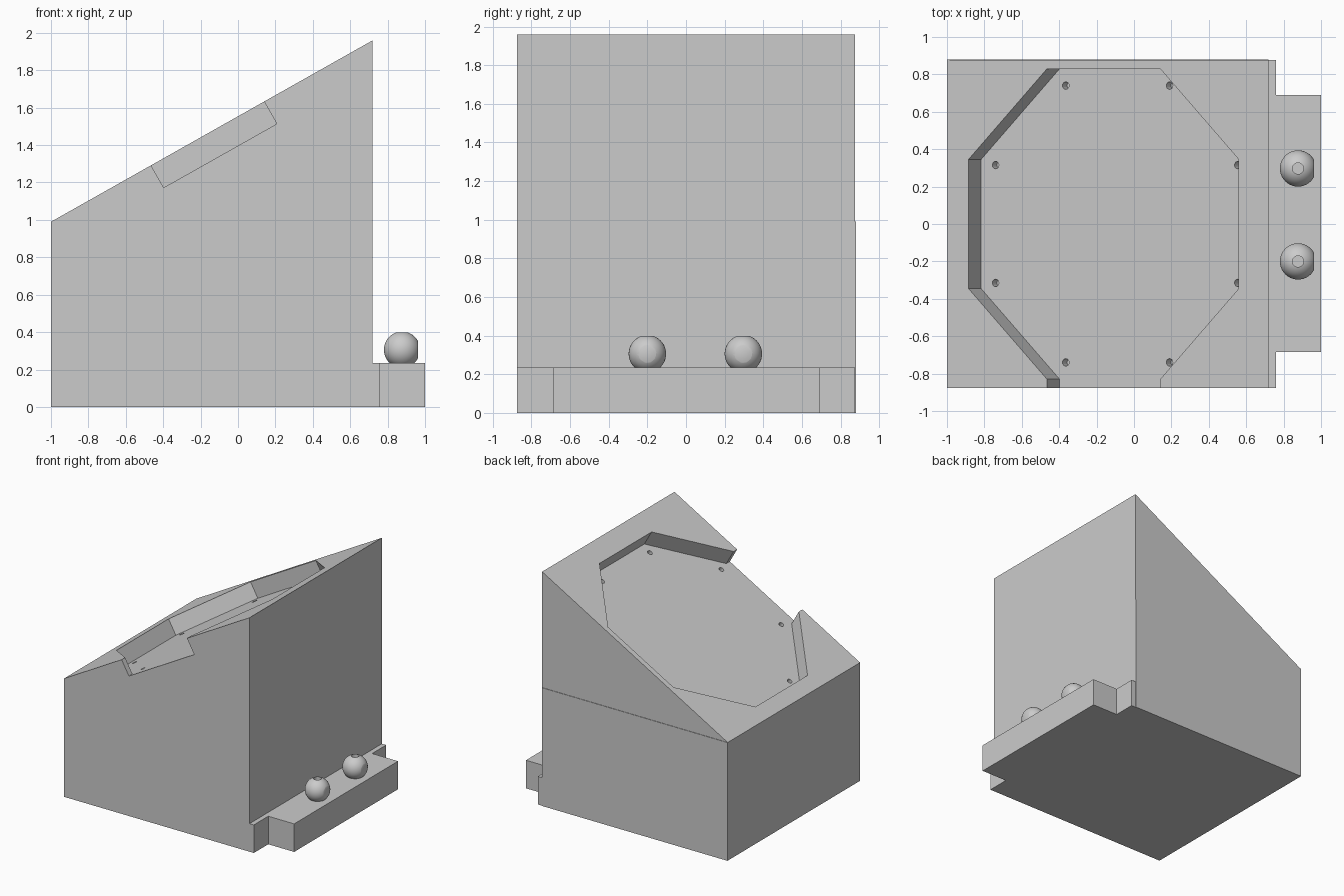
import bpy, bmesh, math
from mathutils import Vector

if "Cube" in bpy.data.objects:
    bpy.data.objects.remove(bpy.data.objects["Cube"])

grey = bpy.data.materials.new("plain grey")
grey.use_nodes = True
GREY = (0.6, 0.6, 0.6, 1)
grey.diffuse_color = GREY
grey.node_tree.nodes["Principled BSDF"].inputs["Base Color"].default_value = GREY

# Sloped top: from the low left edge to the high right edge
LOW, HIGH = Vector((-1, 0, 0.99)), Vector((0.72, 0, 1.96))
slope = (HIGH - LOW).normalized()
normal = Vector((-slope.z, 0, slope.x))
DEPTH = 0.137


def on_slope(x, y, lift=0):
    t = (x - LOW.x) / (HIGH.x - LOW.x)
    return LOW.lerp(HIGH, t) + Vector((0, y, 0)) + normal * lift


def prism(name, outline, push):
    """Solid made by pushing a closed outline along a vector."""
    bm = bmesh.new()
    face = bm.faces.new([bm.verts.new(p) for p in outline])
    moved = bmesh.ops.extrude_face_region(bm, geom=[face])["geom"]
    bmesh.ops.translate(bm, vec=push, verts=[v for v in moved if isinstance(v, bmesh.types.BMVert)])
    bmesh.ops.recalc_face_normals(bm, faces=bm.faces)
    mesh = bpy.data.meshes.new(name)
    bm.to_mesh(mesh)
    bm.free()
    mesh.materials.append(grey)
    ob = bpy.data.objects.new(name, mesh)
    bpy.context.collection.objects.link(ob)
    return ob


def slab(name, x0, x1, y0, y1, z0, z1):
    outline = [(x0, y0, z0), (x1, y0, z0), (x1, y1, z0), (x0, y1, z0)]
    return prism(name, outline, Vector((0, 0, z1 - z0)))


def ring(centre, radius, axis_u, axis_v, sides):
    angles = [2 * math.pi * i / sides for i in range(sides)]
    return [centre + radius * (axis_u * math.cos(a) + axis_v * math.sin(a)) for a in angles]


def cut(target, cutter):
    mod = target.modifiers.new("cut", 'BOOLEAN')
    mod.operation = 'DIFFERENCE'
    mod.solver = 'EXACT'
    mod.object = cutter
    bpy.context.view_layer.objects.active = target
    bpy.ops.object.modifier_apply(modifier=mod.name)
    bpy.data.objects.remove(cutter)


# Wedge body with a low plinth step on its tall side
profile = [(-1, 0), (0.76, 0), (0.76, 0.235), (0.72, 0.235), (0.72, 1.96), (-1, 0.99)]
body = prism("wedge_body", [(x, -0.876, z) for x, z in profile], Vector((0, 1.752, 0)))

# Octagonal pocket, open through the front side
pocket = [(-0.885, 0.345), (-0.465, 0.83), (0.14, 0.83), (0.56, 0.345), (0.56, -0.345),
          (0.14, -0.83), (0.14, -1), (-0.465, -1), (-0.465, -0.83), (-0.885, -0.345)]
cut(body, prism("pocket_cutter", [on_slope(x, y, -DEPTH) for x, y in pocket], normal * 0.3))

# Eight screw holes in the pocket floor
shift = normal.x * DEPTH
for x, y in [(-0.74, 0.315), (-0.365, 0.74), (0.19, 0.74), (0.555, 0.315)]:
    for side in (1, -1):
        foot = on_slope(x + shift, y * side, -DEPTH - 0.05)
        outline = ring(foot, 0.02, slope, Vector((0, 1, 0)), 16)
        cut(body, prism("screw_cutter", outline, normal * 0.08))

# Thin panel on the back and control ledge on the right
slab("back_panel", -1, 0.72, 0.876, 0.88, 0, 0.99)
slab("control_ledge", 0.76, 1, -0.685, 0.69, 0, 0.235)

# Ball knobs: flat on the outer side, with a socket in the top
X, Y, Z = Vector((1, 0, 0)), Vector((0, 1, 0)), Vector((0, 0, 1))
for label, y in (("front", -0.2), ("back", 0.297)):
    centre = Vector((0.877, y, 0.306))
    bpy.ops.mesh.primitive_uv_sphere_add(segments=40, ring_count=24, radius=0.097, location=centre)
    knob = bpy.context.object
    knob.name = label + "_ball_knob"
    knob.data.materials.append(grey)
    cut(knob, slab("flat_cutter", 0.963, 1.1, y - 0.2, y + 0.2, 0.1, 0.5))
    cut(knob, slab("base_cutter", 0.7, 1.1, y - 0.2, y + 0.2, 0.1, 0.235))
    cut(knob, prism("socket_cutter", ring(centre + Z * 0.045, 0.03, X, Y, 24), Z * 0.1))
    bpy.ops.object.select_all(action='DESELECT')
    knob.select_set(True)
    bpy.context.view_layer.objects.active = knob
    bpy.ops.object.shade_smooth_by_angle(angle=math.radians(30))
